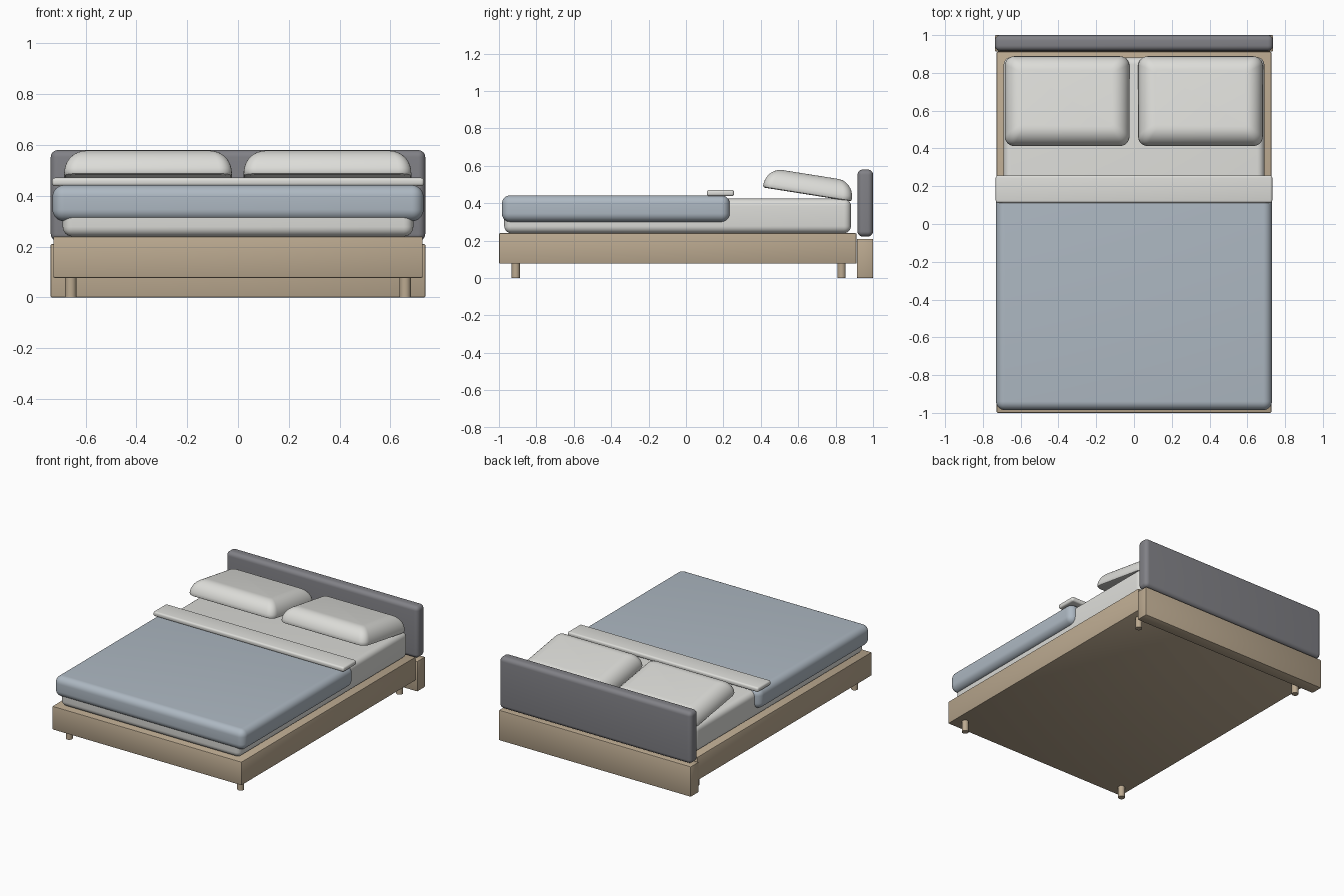
import bpy, bmesh, math
from mathutils import Matrix

if "Cube" in bpy.data.objects:
    bpy.data.objects.remove(bpy.data.objects["Cube"])


def material(name, rgb):
    m = bpy.data.materials.new(name)
    m.diffuse_color = (*rgb, 1)
    m.use_nodes = True
    m.node_tree.nodes["Principled BSDF"].inputs["Base Color"].default_value = m.diffuse_color
    return m


WOOD = material("wood", (0.50, 0.40, 0.28))
CHARCOAL = material("charcoal_fabric", (0.22, 0.22, 0.24))
BLUE = material("blue_fabric", (0.42, 0.48, 0.54))
LINEN = material("linen", (0.72, 0.72, 0.69))


def add_object(name, bm, mat):
    me = bpy.data.meshes.new(name)
    bmesh.ops.recalc_face_normals(bm, faces=bm.faces[:])
    bm.to_mesh(me)
    bm.free()
    ob = bpy.data.objects.new(name, me)
    bpy.context.collection.objects.link(ob)
    me.materials.append(mat)
    bpy.ops.object.select_all(action='DESELECT')
    ob.select_set(True)
    bpy.context.view_layer.objects.active = ob
    bpy.ops.object.shade_smooth_by_angle(angle=math.radians(35))
    return ob


def rounded_box(name, half_x, y, z, radius, mat, segments=6):
    bm = bmesh.new()
    bmesh.ops.create_cube(bm, size=1)
    bmesh.ops.scale(bm, vec=(2 * half_x, y[1] - y[0], z[1] - z[0]), verts=bm.verts)
    bmesh.ops.translate(bm, vec=(0, sum(y) / 2, sum(z) / 2), verts=bm.verts)
    bmesh.ops.bevel(bm, geom=bm.edges[:], offset=radius, segments=segments,
                    profile=0.5, affect='EDGES')
    return add_object(name, bm, mat)


def pillow(name, x):
    # Stacked rounded rectangles: flat underside, domed shoulders, flat top
    width, depth, height, shoulder, lip = 0.66, 0.48, 0.108, 0.09, 0.012
    profile = [(lip, 0), (lip * 0.3, lip * 0.3)]
    for i in range(11):
        a = math.pi / 2 * i / 10
        profile.append((shoulder * (1 - math.cos(a)),
                        lip + (height - lip) * math.sin(a)))
    bm = bmesh.new()
    rings = []
    for inset, z in profile:
        r = max(0.05 - inset * 0.4, 0.012)
        hx, hy = width / 2 - inset - r, depth / 2 - inset - r
        ring = []
        for k, (sx, sy) in enumerate([(1, 1), (-1, 1), (-1, -1), (1, -1)]):
            for j in range(7):
                a = math.pi / 2 * (k + j / 6)
                ring.append(bm.verts.new((sx * hx + r * math.cos(a),
                                          sy * hy + r * math.sin(a), z)))
        rings.append(ring)
    n = len(rings[0])
    for lo, hi in zip(rings, rings[1:]):
        for i in range(n):
            bm.faces.new((lo[i], lo[(i + 1) % n], hi[(i + 1) % n], hi[i]))
    bm.faces.new(rings[0][::-1])
    bm.faces.new(rings[-1])
    bm.transform(Matrix.Translation((x, 0.648, 0.447))
                 @ Matrix.Rotation(math.radians(-9), 4, 'X'))
    return add_object(name, bm, LINEN)


# Bed frame and headboard
rounded_box("bed_frame", 0.727, (-1.0, 0.912), (0.077, 0.24), 0.006, WOOD, 2)
rounded_box("headboard_base", 0.737, (0.914, 1.0), (0.0, 0.21), 0.005, WOOD, 2)
rounded_box("headboard_cushion", 0.737, (0.917, 1.0), (0.222, 0.58), 0.028, CHARCOAL)

# Round legs
for side, sx in (("left", -1), ("right", 1)):
    for end, y in (("front", -0.91), ("back", 0.832)):
        bm = bmesh.new()
        bmesh.ops.create_cone(bm, cap_ends=True, segments=24,
                              radius1=0.022, radius2=0.022, depth=0.08,
                              matrix=Matrix.Translation((sx * 0.658, y, 0.04)))
        add_object(f"{end}_{side}_leg", bm, WOOD)

# Bedding
rounded_box("mattress", 0.69, (-0.972, 0.882), (0.24, 0.424), 0.038, LINEN)
rounded_box("duvet", 0.73, (-0.985, 0.234), (0.30, 0.442), 0.046, BLUE, 8)
rounded_box("folded_sheet", 0.732, (0.112, 0.257), (0.438, 0.471), 0.012, LINEN, 4)

# Pillows
pillow("left_pillow", -0.354)
pillow("right_pillow", 0.352)
